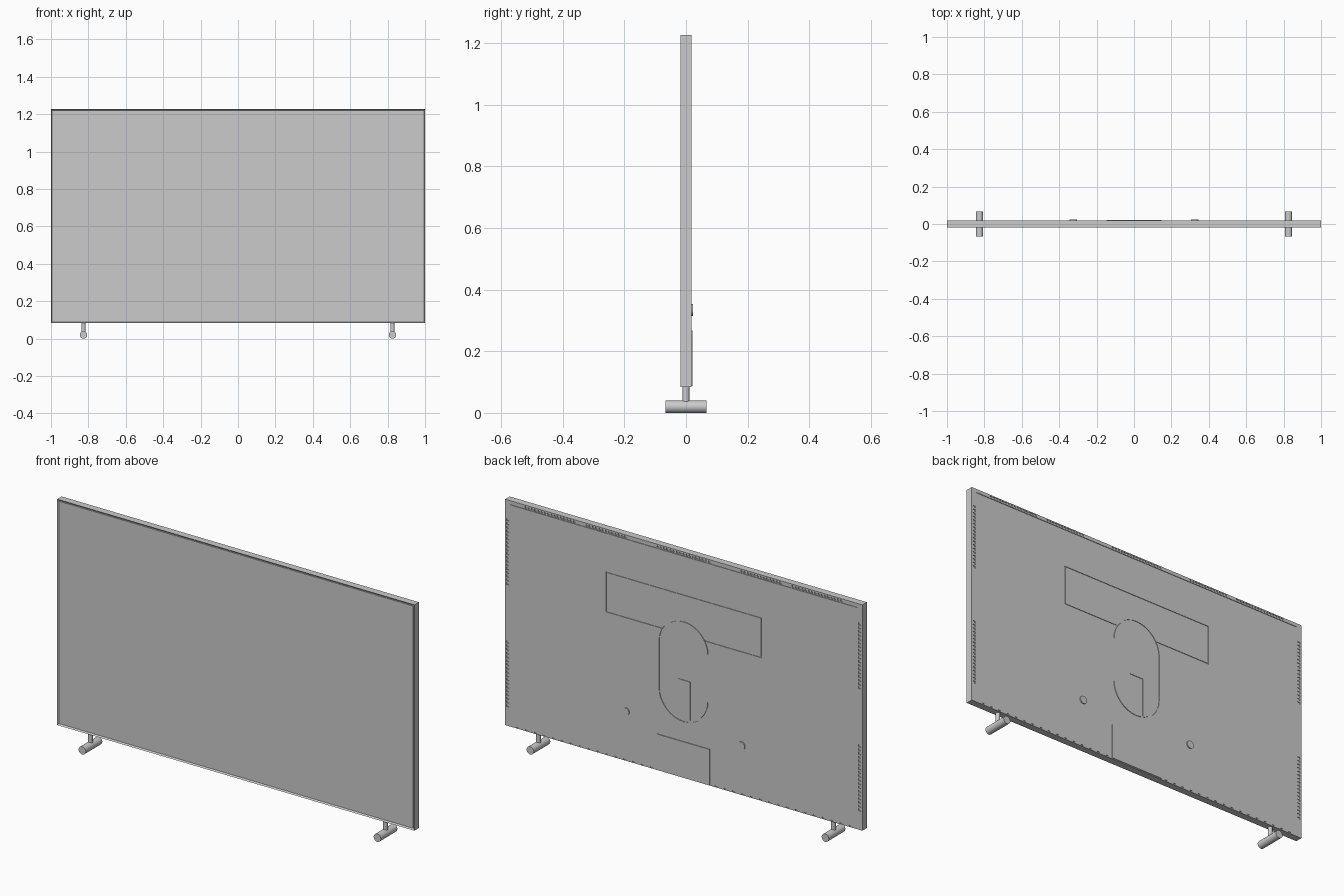
import bpy, bmesh, math
from mathutils import Vector, Matrix

if "Cube" in bpy.data.objects:
    bpy.data.objects.remove(bpy.data.objects["Cube"])

Z0, Z1, D = 0.084, 1.227, 0.018      # panel bottom, top, half depth
ZC, H = (Z0 + Z1) / 2, Z1 - Z0


def finish(name, bm, smooth=False):
    bmesh.ops.recalc_face_normals(bm, faces=bm.faces[:])
    me = bpy.data.meshes.new(name)
    bm.to_mesh(me)
    bm.free()
    ob = bpy.data.objects.new(name, me)
    bpy.context.collection.objects.link(ob)
    bpy.ops.object.select_all(action='DESELECT')
    ob.select_set(True)
    bpy.context.view_layer.objects.active = ob
    if smooth:
        bpy.ops.object.shade_smooth_by_angle(angle=math.radians(35))
    return ob


def add_box(bm, centre, size):
    m = Matrix.Translation(centre) @ Matrix.Diagonal((*size, 1))
    return bmesh.ops.create_cube(bm, size=1, matrix=m)['verts']


def add_cyl(bm, centre, r, length, axis='Y', seg=32):
    rot = Matrix.Rotation(math.pi / 2, 4, 'X') if axis == 'Y' else Matrix()
    bmesh.ops.create_cone(bm, cap_ends=True, segments=seg, radius1=r, radius2=r,
                          depth=length, matrix=Matrix.Translation(centre) @ rot)


def add_groove(bm, pts, closed=False, width=0.004, depth=0.003):
    """Mitred strip along an x/z path, extruded through the back face."""
    pts = [Vector(p) for p in pts]
    n, pairs = len(pts), []
    for i, p in enumerate(pts):
        a = (p - pts[i - 1]).normalized() if closed or i else None
        b = (pts[(i + 1) % n] - p).normalized() if closed or i < n - 1 else None
        a, b = a or b, b or a
        na, nb = Vector((-a.y, a.x)), Vector((-b.y, b.x))
        off = (na + nb) / (1 + na.dot(nb)) * width / 2
        pairs.append([bm.verts.new((q.x, D - depth, q.y)) for q in (p + off, p - off)])
    faces = [bm.faces.new((*pairs[i], *reversed(pairs[(i + 1) % n])))
             for i in range(n if closed else n - 1)]
    ext = bmesh.ops.extrude_face_region(bm, geom=faces)['geom']
    bmesh.ops.translate(bm, vec=(0, depth + 0.01, 0),
                        verts=[g for g in ext if isinstance(g, bmesh.types.BMVert)])


# panel housing with recessed front
bm = bmesh.new()
add_box(bm, (0, 0, ZC), (2, 2 * D, H))
bm.faces.ensure_lookup_table()
bmesh.ops.recalc_face_normals(bm, faces=bm.faces[:])
front = min(bm.faces, key=lambda f: f.calc_center_median().y)
bmesh.ops.inset_region(bm, faces=[front], thickness=0.009)
bmesh.ops.translate(bm, verts=front.verts[:], vec=(0, 0.007, 0))
housing = finish("housing", bm)

# screen
bm = bmesh.new()
add_box(bm, (0, -D + 0.006, ZC), (1.98, 0.004, H - 0.02))
finish("screen", bm)

# back seams and vent slots, cut into the housing
bm = bmesh.new()
add_groove(bm, [(-0.122, 0.81), (-0.434, 0.81), (-0.434, 1.01),
                (0.434, 1.01), (0.434, 0.81), (0.122, 0.81)])
R, LOW, HIGH = 0.137, 0.507, 0.738
capsule = []
for zc, start in ((HIGH, 0), (LOW, math.pi)):
    for i in range(17):
        a = start + math.pi * i / 16
        capsule.append((R * math.cos(a), zc + R * math.sin(a)))
add_groove(bm, capsule, closed=True)
add_groove(bm, [(0.037, 0.384), (0.037, 0.58), (-0.037, 0.58), (-0.037, 0.384)])
add_groove(bm, [(-0.97, 1.207), (0.97, 1.207)], width=0.003)

# top vents in five groups
for c, w in ((-0.748, 0.28), (-0.434, 0.236), (0, 0.3), (0.434, 0.236), (0.748, 0.28)):
    n = round(w / 0.018)
    for i in range(n):
        add_box(bm, (c + (i - (n - 1) / 2) * 0.018, D, 1.217), (0.011, 0.008, 0.009))
# side vents
for s in (-1, 1):
    for zc in (0.965, 0.347):
        for i in range(18):
            add_box(bm, (s * 0.985, D, zc + (i - 8.5) * 0.019), (0.013, 0.008, 0.011))
    # bottom vents
    for i in range(16):
        add_box(bm, (s * (0.18 + i * 0.05), D, 0.09), (0.012, 0.008, 0.005))
cutter = finish("vent_cutter", bm)
cutter.hide_render = True
mod = housing.modifiers.new("vents", 'BOOLEAN')
mod.operation, mod.solver, mod.object = 'DIFFERENCE', 'EXACT', cutter
bpy.context.view_layer.objects.active = housing
bpy.ops.object.modifier_apply(modifier=mod.name)
bpy.data.objects.remove(cutter)

# raised connector cover at the bottom of the back
bm = bmesh.new()
add_box(bm, (0, D + 0.001, 0.178), (0.296, 0.005, 0.18))
finish("connector_cover", bm)

# round caps and feet on both sides
for s, side in ((-1, "left"), (1, "right")):
    bm = bmesh.new()
    add_cyl(bm, (s * 0.324, D + 0.001, 0.334), 0.02, 0.008)
    finish(f"{side}_round_cap", bm, True)

    bm = bmesh.new()
    add_cyl(bm, (s * 0.826, 0, 0.02), 0.02, 0.132)
    finish(f"{side}_foot", bm, True)

    bm = bmesh.new()
    add_cyl(bm, (s * 0.826, 0, 0.06), 0.011, 0.056, axis='Z')
    finish(f"{side}_foot_post", bm, True)
